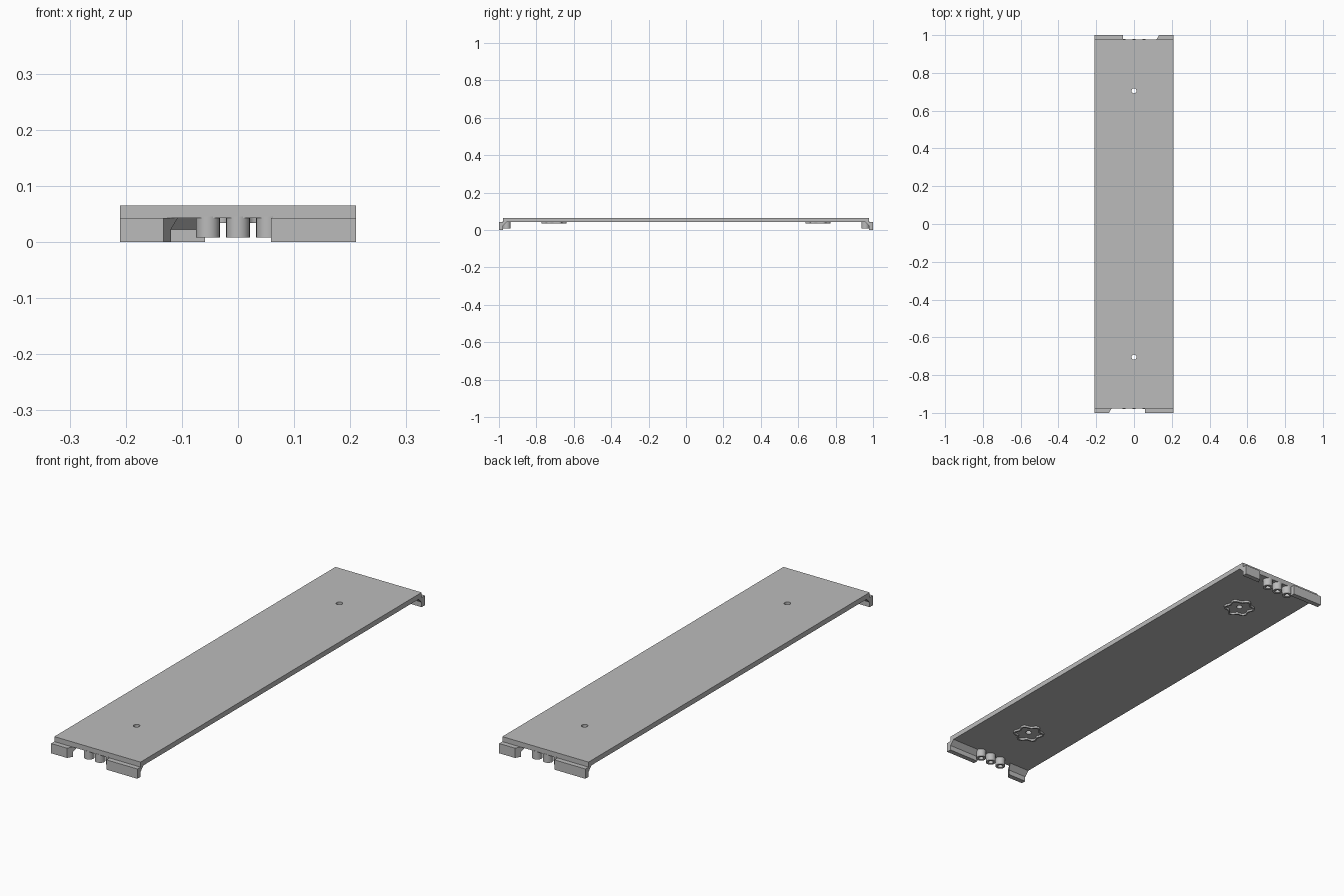
import bpy, bmesh, math

cube = bpy.data.objects.get("Cube")
if cube:
    bpy.data.objects.remove(cube, do_unlink=True)

grey = bpy.data.materials.new("plain_grey")
grey.use_nodes = True
grey.diffuse_color = (0.5, 0.5, 0.5, 1)
grey.node_tree.nodes["Principled BSDF"].inputs["Base Color"].default_value = (0.5, 0.5, 0.5, 1)

TOP, UNDER = 0.065, 0.043      # deck surface and underside
WIDTH, END = 0.21, 0.978       # deck half width and half length
HOLE_Y = 0.705


def finish(name, bm, smooth=False):
    bmesh.ops.recalc_face_normals(bm, faces=bm.faces)
    mesh = bpy.data.meshes.new(name)
    bm.to_mesh(mesh)
    bm.free()
    mesh.materials.append(grey)
    obj = bpy.data.objects.new(name, mesh)
    bpy.context.collection.objects.link(obj)
    if smooth:
        bpy.ops.object.select_all(action='DESELECT')
        obj.select_set(True)
        bpy.context.view_layer.objects.active = obj
        bpy.ops.object.shade_smooth_by_angle(angle=math.radians(35))
    return obj


def revolve(name, profile, x, y, steps, ring=False, wave=0.0):
    """Turn (radius, z) points about a vertical axis, optionally with six lobes."""
    bm = bmesh.new()
    loops = []
    for radius, z in profile:
        loop = []
        for i in range(steps):
            a = math.tau * i / steps
            r = radius + wave * math.cos(6 * (a - math.pi / 2))
            loop.append(bm.verts.new((x + r * math.cos(a), y + r * math.sin(a), z)))
        loops.append(loop)
    pairs = list(zip(loops, loops[1:]))
    if ring:
        pairs.append((loops[-1], loops[0]))
    else:
        bm.faces.new(loops[0])
        bm.faces.new(loops[-1])
    for a, b in pairs:
        for i in range(steps):
            j = (i + 1) % steps
            bm.faces.new((a[i], a[j], b[j], b[i]))
    return finish(name, bm, smooth=True)


def lip(name, x0, x1, slant, turn):
    """Hooked end lip; its inner end may be cut at a slant."""
    profile = [(-1, 0), (-1, UNDER), (-0.957, UNDER), (-END, 0.022), (-END, 0)]
    bm = bmesh.new()
    a = [bm.verts.new((turn * x0, turn * y, z)) for y, z in profile]
    b = [bm.verts.new((turn * (x1 + slant * (y + 1)), turn * y, z)) for y, z in profile]
    bm.faces.new(a)
    bm.faces.new(b)
    for i in range(len(profile)):
        j = (i + 1) % len(profile)
        bm.faces.new((a[i], a[j], b[j], b[i]))
    finish(name, bm)


# Deck plank with two bored holes
bm = bmesh.new()
bmesh.ops.create_cube(bm, size=1)
for v in bm.verts:
    v.co = (v.co.x * 2 * WIDTH, v.co.y * 2 * END, TOP if v.co.z > 0 else UNDER)
deck = finish("deck", bm)
for turn in (-1, 1):
    cutter = revolve("hole_cutter", [(0.013, 0), (0.013, 0.1)], 0, turn * HOLE_Y, 24)
    cutter.hide_render = True
    cut = deck.modifiers.new("hole", 'BOOLEAN')
    cut.operation = 'DIFFERENCE'
    cut.solver = 'EXACT'
    cut.object = cutter
    bpy.context.view_layer.objects.active = deck
    bpy.ops.object.modifier_apply(modifier=cut.name)
    bpy.data.objects.remove(cutter, do_unlink=True)

# Matching ends, the back being the front turned half round
for side, turn in (("front", 1), ("back", -1)):
    lip(side + "_short_lip", -WIDTH, -0.133, 0.6, turn)
    lip(side + "_long_lip", WIDTH, 0.059, 0, turn)
    # Row of hollow pegs under the gap between the lips
    for i in (-1, 0, 1):
        revolve(f"{side}_peg_{i + 2}",
                [(0.021, UNDER + 0.002), (0.021, 0.008), (0.011, 0.008), (0.011, 0.036)],
                i * 0.0535, -turn * 0.959, 28)
    # Lobed rim round the hole on the underside
    revolve(side + "_lobed_rim",
            [(0.060, UNDER + 0.001), (0.060, 0.034), (0.052, 0.034), (0.052, UNDER + 0.001)],
            0, -turn * HOLE_Y, 72, ring=True, wave=0.007)
